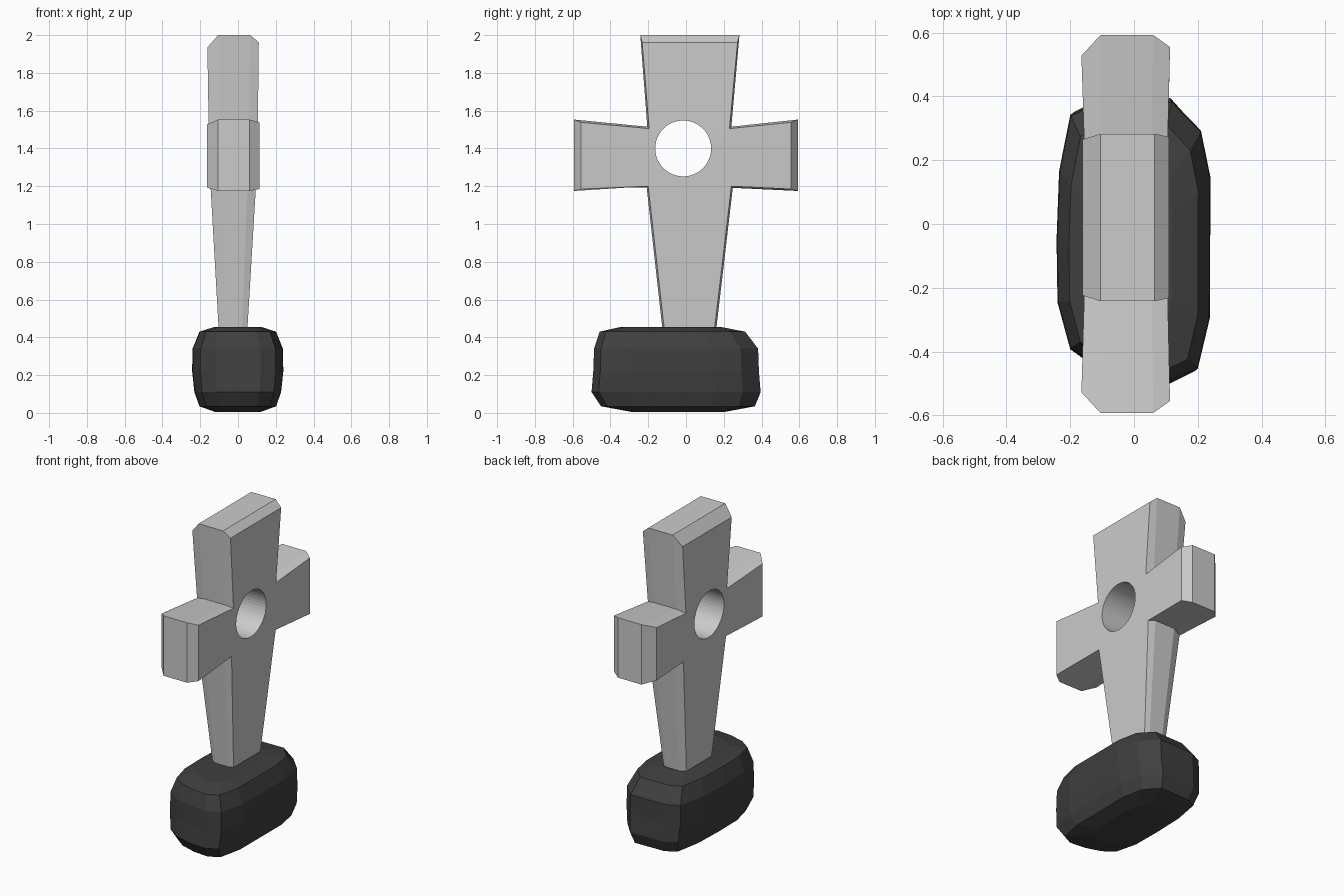
import bpy, bmesh
from math import pi

if "Cube" in bpy.data.objects:
    bpy.data.objects.remove(bpy.data.objects["Cube"])


def loft(name, rings):
    """Closed flat-faced solid through rings of equal vertex count."""
    bm = bmesh.new()
    loops = [[bm.verts.new(p) for p in r] for r in rings]
    n = len(loops[0])
    for a, b in zip(loops, loops[1:]):
        for i in range(n):
            j = (i + 1) % n
            bm.faces.new((a[i], a[j], b[j], b[i]))
    bm.faces.new(loops[0][::-1])
    bm.faces.new(loops[-1])
    bmesh.ops.recalc_face_normals(bm, faces=bm.faces[:])
    mesh = bpy.data.meshes.new(name)
    bm.to_mesh(mesh)
    bm.free()
    ob = bpy.data.objects.new(name, mesh)
    bpy.context.collection.objects.link(ob)
    return ob


def cross_ring(xs, side, end):
    """Cross outline; xs = x at (foot, lower joint, upper joint, head, arm tip)."""
    foot, low, high, head, tip = xs
    s, a = side, 0.593 - end
    return [
        (foot, -0.12 + s, 0.40), (foot, 0.155 - s, 0.40),
        (low, 0.25 - s, 1.21 - s), (tip, a, 1.175 + s),
        (tip, a, 1.553 - 1.5 * s), (high, 0.24 - s, 1.515 - s),
        (head, 0.283 - s, 2.0 - end), (head, -0.242 + s, 2.0 - end),
        (high, -0.205 + s, 1.515 - s), (tip, -a, 1.553 - 1.5 * s),
        (tip, -a, 1.175 + s), (low, -0.21 + s, 1.21 - s)]


# Cross with unequal chamfers on its two broad sides
cross = loft("stone_cross", [
    cross_ring((-0.10, -0.145, -0.155, -0.162, -0.165), 0.018, 0.065),
    cross_ring((-0.065, -0.09, -0.10, -0.105, -0.105), 0.0, 0.0),
    cross_ring((0.02, 0.05, 0.055, 0.065, 0.06), 0.0, 0.0),
    cross_ring((0.047, 0.095, 0.105, 0.11, 0.113), 0.010, 0.038)])

# Round hole through the crossing
bpy.ops.mesh.primitive_cylinder_add(vertices=48, radius=0.148, depth=1,
                                    location=(0, -0.015, 1.40),
                                    rotation=(0, pi / 2, 0))
cutter = bpy.context.object
cutter.name = "hole_cutter"
cutter.hide_render = True
cutter.hide_set(True)
cut = cross.modifiers.new("hole", 'BOOLEAN')
cut.operation = 'DIFFERENCE'
cut.solver = 'EXACT'
cut.object = cutter

# Rough rounded base stone: one plan outline scaled at several heights
plan = [(0, -0.49), (0.12, -0.50), (0.20, -0.462), (0.238, -0.30),
        (0.24, 0.15), (0.21, 0.30), (0.12, 0.395), (-0.12, 0.39),
        (-0.20, 0.35), (-0.235, 0.17), (-0.243, -0.05), (-0.24, -0.25),
        (-0.20, -0.40), (-0.12, -0.455)]
levels = [(0.005, 0.50, 0.55, 0.01), (0.035, 0.84, 0.91, 0.01),
          (0.11, 0.95, 1.0, 0.0), (0.22, 1.0, 0.98, 0.0),
          (0.34, 0.99, 0.97, 0.0), (0.43, 0.84, 0.86, -0.02),
          (0.456, 0.50, 0.58, -0.03)]
base = loft("base_stone", [[(x * sx, (y + 0.05) * sy - 0.05 + dy, z)
                            for x, y in plan] for z, sx, sy, dy in levels])
dark = bpy.data.materials.new("dark_stone")
dark.diffuse_color = (0.05, 0.05, 0.05, 1)
dark.use_nodes = True
dark.node_tree.nodes["Principled BSDF"].inputs["Base Color"].default_value = dark.diffuse_color
base.data.materials.append(dark)
